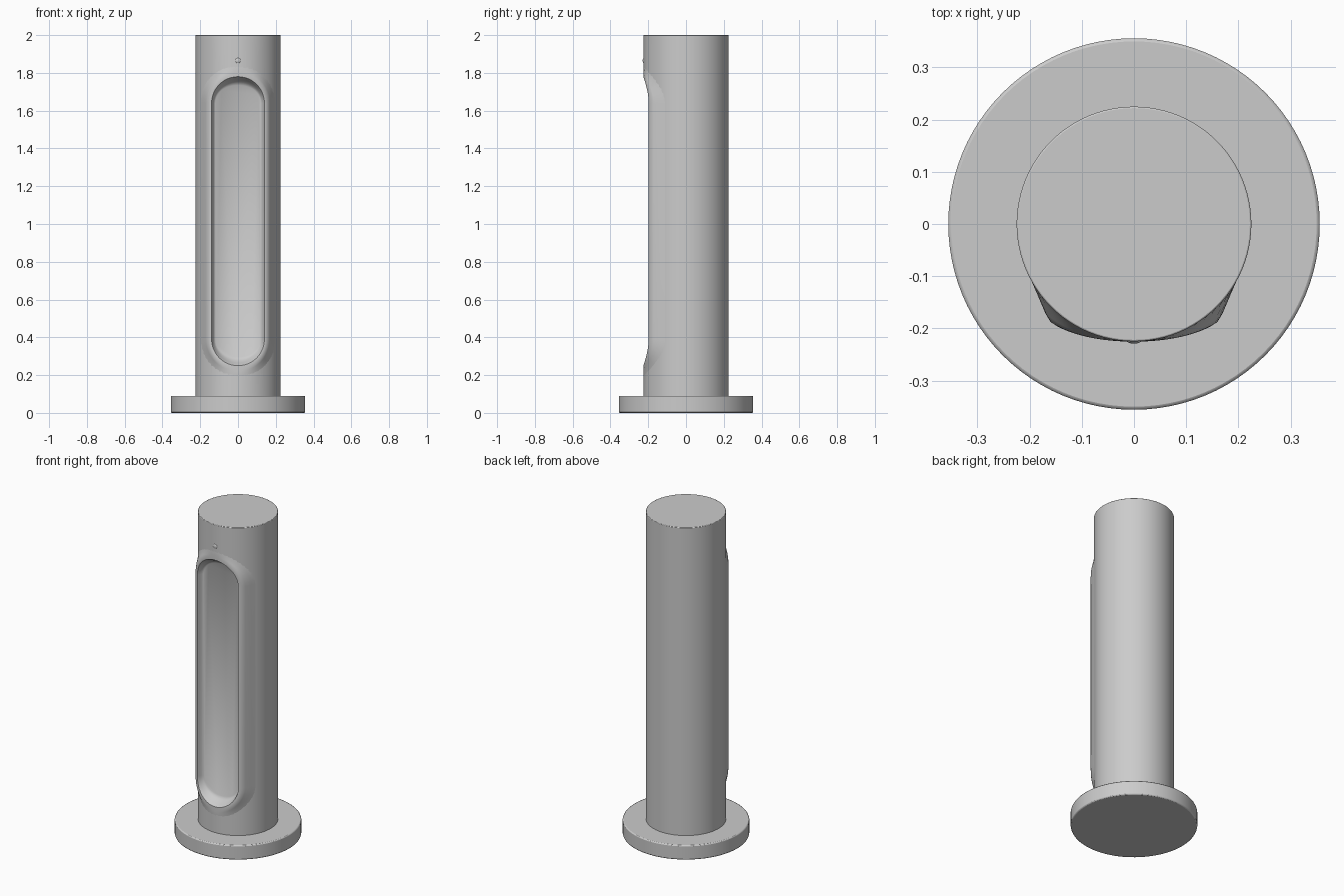
import bpy, bmesh, math

if "Cube" in bpy.data.objects:
    bpy.data.objects.remove(bpy.data.objects["Cube"])

R = 0.225                  # column radius
HALF = 0.14                # slot half width
Z0, Z1 = 0.39, 1.64        # centres of the slot's round ends
FLOOR = -0.165


def smooth(ob, angle=30):
    bpy.ops.object.select_all(action='DESELECT')
    ob.select_set(True)
    bpy.context.view_layer.objects.active = ob
    bpy.ops.object.shade_smooth_by_angle(angle=math.radians(angle))


def cylinder(name, r, z0, z1, bevel):
    bpy.ops.mesh.primitive_cylinder_add(vertices=96, radius=r, depth=z1 - z0,
                                        location=(0, 0, (z0 + z1) / 2))
    ob = bpy.context.object
    ob.name = name
    m = ob.modifiers.new("edge", 'BEVEL')
    m.width, m.segments, m.limit_method = bevel, 2, 'ANGLE'
    return ob


def stadium(n=24):
    """Slot outline as (end centre z, normal x, normal z)."""
    pts = []
    for zc, start in ((Z1, 0), (Z0, math.pi)):
        for i in range(n + 1):
            a = start + math.pi * i / n
            pts.append((zc, math.cos(a), math.sin(a)))
    return pts


def loft(name, rings, cap_first=False):
    bm = bmesh.new()
    rows = [[bm.verts.new(p) for p in ring] for ring in rings]
    n = len(rows[0])
    for a, b in zip(rows, rows[1:]):
        for i in range(n):
            j = (i + 1) % n
            bm.faces.new((a[i], a[j], b[j], b[i]))
    if cap_first:
        bm.faces.new(rows[0][::-1])
    bm.faces.new(rows[-1])
    bmesh.ops.recalc_face_normals(bm, faces=bm.faces)
    me = bpy.data.meshes.new(name)
    bm.to_mesh(me)
    bm.free()
    ob = bpy.data.objects.new(name, me)
    bpy.context.collection.objects.link(ob)
    return ob


# Base flange and column
smooth(cylinder("base_flange", 0.356, 0, 0.09, 0.006))
column = cylinder("column", R, 0.08, 2.0, 0.003)

# Slot opening cut into the column
outline = stadium()
cutter = loft("slot_cutter", [[((HALF + 0.004) * nx, y, zc + (HALF + 0.004) * nz)
                               for zc, nx, nz in outline] for y in (-0.4, FLOOR + 0.01)], True)
cutter.hide_render = True
cutter.hide_set(True)
cut = column.modifiers.new("slot", 'BOOLEAN')
cut.object, cut.operation, cut.solver = cutter, 'DIFFERENCE', 'EXACT'
smooth(column)

# Slot lining: raised lip along the sides, fading out at the ends, then wall and floor
rings = []
for off, bump in ((0.066, -0.002), (0.045, 0.007), (0.03, 0.023), (0.02, 0.029),
                  (0.006, 0.025), (0.0, 0.021)):
    rings.append([((HALF + off) * nx,
                   -math.sqrt(R * R - ((HALF + off) * nx) ** 2) - bump * nx * nx
                   - (0.0006 if bump > 0 else -0.001),
                   zc + (HALF + off) * nz) for zc, nx, nz in outline])
lip = rings[-1]
for inset, t in ((0.006, 0.35), (0.012, 0.8), (0.02, 1.0)):
    ring = []
    for (zc, nx, nz), p in zip(outline, lip):
        r = HALF - inset * (1 + 1.3 * nz * nz)
        ring.append((r * nx, p[1] + (FLOOR - p[1]) * t, zc + r * nz))
    rings.append(ring)
lining = loft("slot_lining", rings)
# make the open shell face forward
if lining.data.polygons[-1].normal.y > 0:
    lining.data.flip_normals()
smooth(lining, 40)

# Small round stud above the slot
bpy.ops.mesh.primitive_uv_sphere_add(segments=24, ring_count=12, radius=0.015,
                                     location=(0, -R + 0.003, 1.865))
stud = bpy.context.object
stud.name = "stud"
stud.scale.y = 0.5
smooth(stud, 60)
